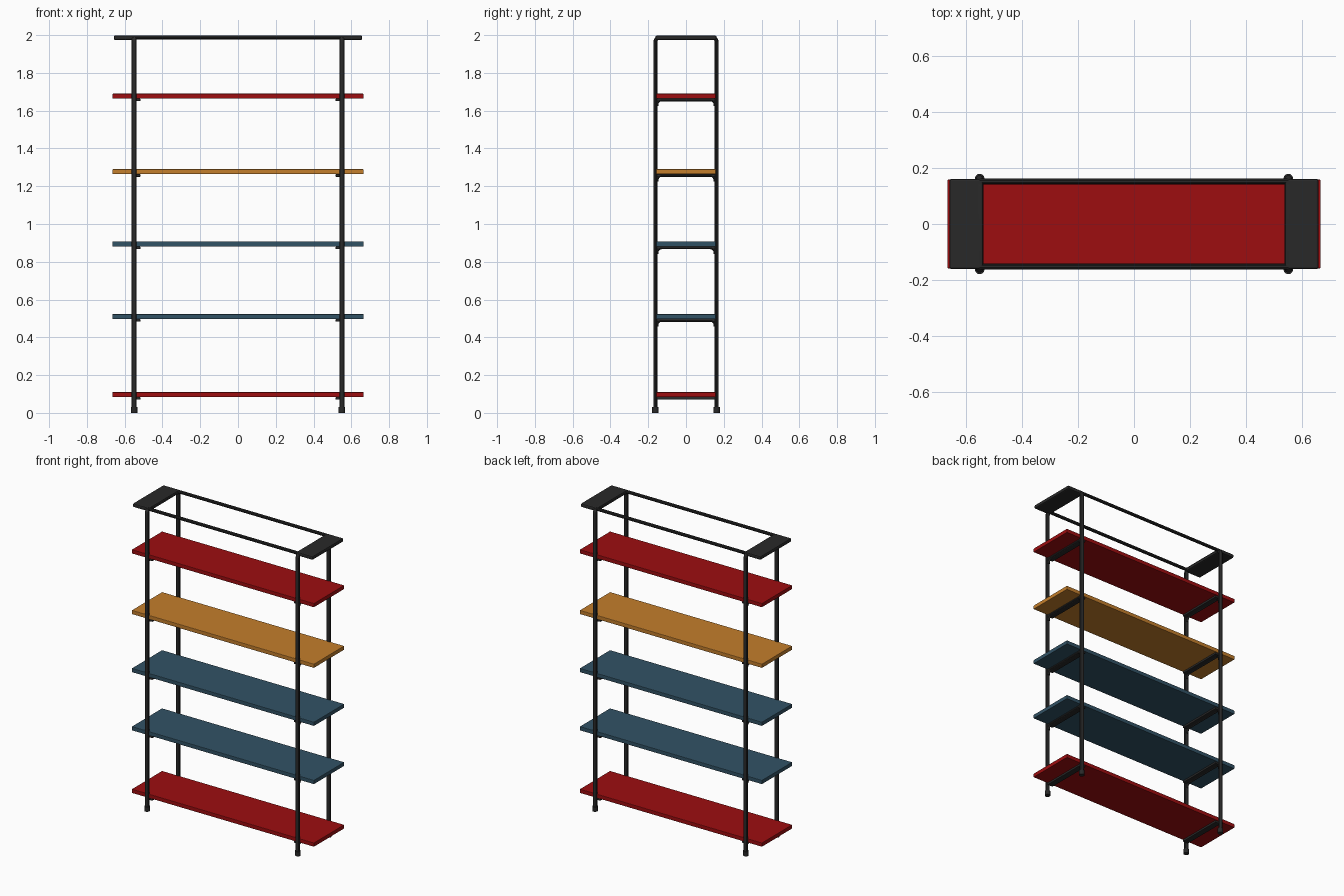
import bpy
import math

if "Cube" in bpy.data.objects:
    bpy.data.objects.remove(bpy.data.objects["Cube"])


def material(name, rgb):
    m = bpy.data.materials.new(name)
    m.use_nodes = True
    m.diffuse_color = (*rgb, 1)
    m.node_tree.nodes["Principled BSDF"].inputs["Base Color"].default_value = (*rgb, 1)
    return m


RED = material("deep red", (0.34, 0.004, 0.005))
OCHRE = material("ochre", (0.55, 0.21, 0.025))
BLUE = material("slate blue", (0.031, 0.085, 0.13))
BLACK = material("soft black", (0.022, 0.022, 0.022))


def finish(ob, name, mat):
    ob.name = name
    ob.data.materials.append(mat)
    return ob


def box(name, mat, centre, size, bevel):
    bpy.ops.mesh.primitive_cube_add(size=1, location=centre)
    ob = finish(bpy.context.object, name, mat)
    ob.scale = size
    bpy.ops.object.transform_apply(location=False, rotation=False, scale=True)
    mod = ob.modifiers.new("soft_edges", "BEVEL")
    mod.width = bevel
    mod.segments = 2
    return ob


def tube(name, points, radius, x=0, widen=1):
    """Round tube along a path; widen flattens it into an oval across x."""
    curve = bpy.data.curves.new(name, "CURVE")
    curve.dimensions = "3D"
    curve.bevel_depth = radius
    curve.bevel_resolution = 3
    curve.use_fill_caps = True
    spline = curve.splines.new("POLY")
    spline.points.add(len(points) - 1)
    for p, co in zip(spline.points, points):
        p.co = (*co, 1)
    ob = bpy.data.objects.new(name, curve)
    bpy.context.collection.objects.link(ob)
    ob.location.x = x
    ob.scale.x = widen
    bpy.ops.object.select_all(action="DESELECT")
    ob.select_set(True)
    bpy.context.view_layer.objects.active = ob
    bpy.ops.object.convert(target="MESH")
    ob = finish(bpy.context.object, name, BLACK)
    bpy.ops.object.shade_smooth_by_angle()
    return ob


def arch(half, top, bottom, r):
    """Inverted U in the y-z plane with rounded corners."""
    right = [(0, half - r + r * math.cos(a), top - r + r * math.sin(a))
             for a in (i * math.pi / 12 for i in range(7))]
    left = [(0, -y, z) for _, y, z in reversed(right)]
    return [(0, half, bottom)] + right + left + [(0, -half, bottom)]


POST_X, POST_Y = 0.55, 0.162
SHELVES = [("bottom", 0.097, RED), ("lower", 0.51, BLUE), ("middle", 0.894, BLUE),
           ("upper", 1.277, OCHRE), ("top", 1.677, RED)]

# Shelf boards
for label, z, mat in SHELVES:
    box(label + "_shelf", mat, (0, 0, z), (1.33, 0.316, 0.026), 0.003)

for side, s in (("left", 1), ("right", -1)):
    # Bent tube end frame and its top plate
    tube(side + "_frame", arch(POST_Y, 1.988, 0.01, 0.025), 0.011, s * POST_X, 1.25)
    box(side + "_top_plate", BLACK, (s * 0.597, 0, 1.986), (0.12, 0.322, 0.024), 0.007)

    # Feet
    for end, t in (("back", 1), ("front", -1)):
        bpy.ops.mesh.primitive_cylinder_add(vertices=20, radius=0.017, depth=0.03,
                                            location=(s * POST_X, t * POST_Y, 0.015))
        finish(bpy.context.object, f"{side}_{end}_foot", BLACK)
        bpy.ops.object.shade_smooth_by_angle()

    # Cross bars under the shelves, with curved corner braces
    for label, z, mat in SHELVES:
        under = z - 0.013
        box(f"{side}_{label}_crossbar", BLACK, (s * 0.537, 0, under - 0.007),
            (0.04, 0.31, 0.014), 0.003)
        if label != "bottom":
            tube(f"{side}_{label}_brace", arch(0.152, under - 0.008, under - 0.04, 0.022),
                 0.007, s * POST_X, 1.25)

# Long top rails
for end, t in (("back", 1), ("front", -1)):
    tube(end + "_top_rail", [(-POST_X, t * 0.152, 1.988), (POST_X, t * 0.152, 1.988)], 0.0105)
